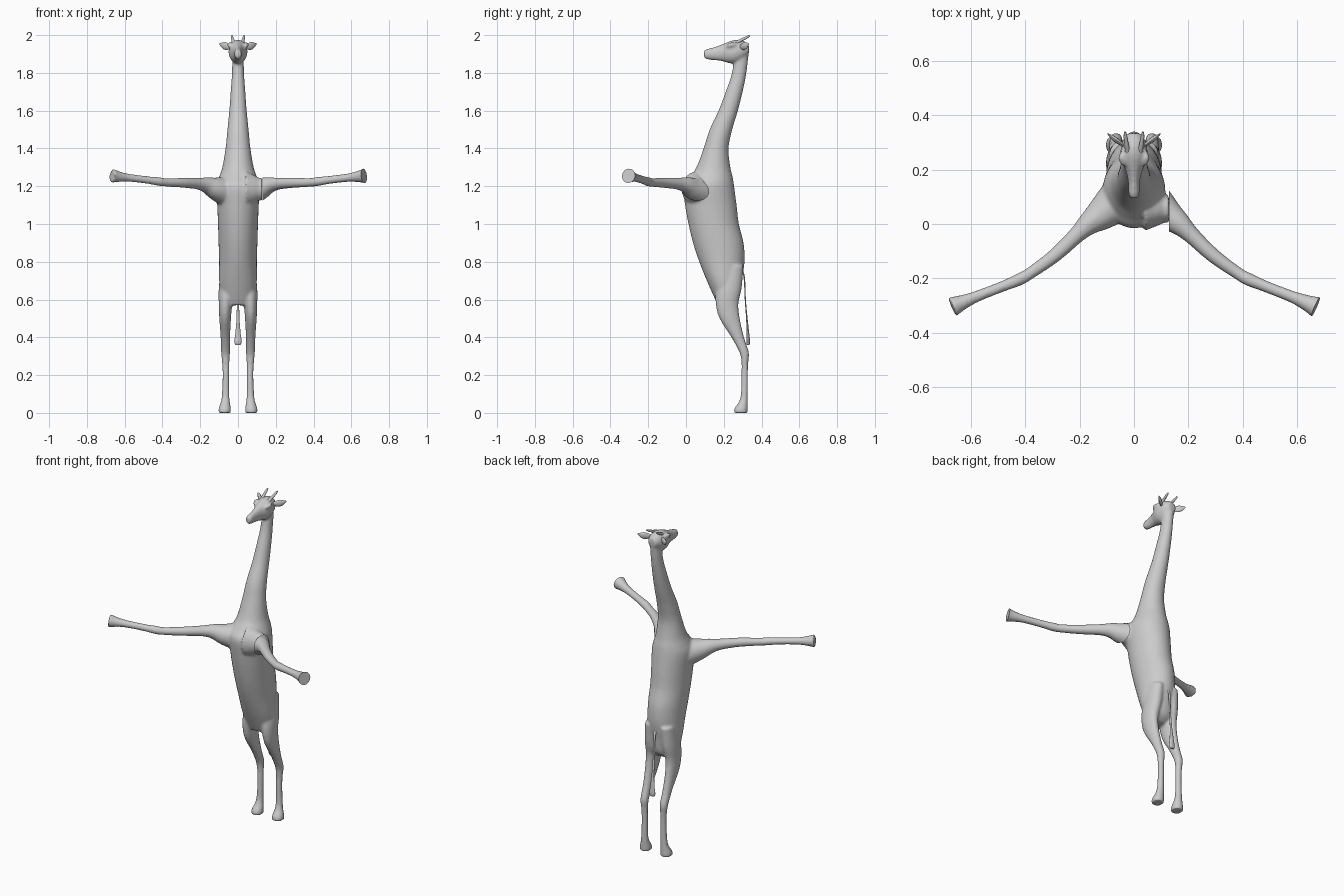
import bpy, bmesh, math
from mathutils import Vector

cube = bpy.data.objects.get("Cube")
if cube:
    bpy.data.objects.remove(cube, do_unlink=True)

grey = bpy.data.materials.new("warm_grey")
grey.use_nodes = True
shade = (0.6, 0.6, 0.6, 1)
grey.diffuse_color = shade
grey.node_tree.nodes["Principled BSDF"].inputs["Base Color"].default_value = shade

X, Y, Z = Vector((1, 0, 0)), Vector((0, 1, 0)), Vector((0, 0, 1))


def refine(rows, steps=4):
    """Catmull-Rom interpolation through rows of numbers."""
    rows = [Vector(r) for r in rows]
    out = []
    for i in range(len(rows) - 1):
        a, b, c, d = (rows[max(0, min(len(rows) - 1, i + k))] for k in (-1, 0, 1, 2))
        for s in range(steps):
            t = s / steps
            out.append(b + (c - a) * (t / 2)
                       + (a * 2 - b * 5 + c * 4 - d) * (t * t / 2)
                       + (b * 3 - a - c * 3 + d) * (t ** 3 / 2))
    return out + [rows[-1]]


def loft(bm, rings, sides=24):
    """Skin elliptical rings given as (centre, half axis, half axis)."""
    loops = []
    for centre, u, v in rings:
        angles = [math.tau * k / sides for k in range(sides)]
        loops.append([bm.verts.new(centre + u * math.cos(a) + v * math.sin(a)) for a in angles])
    faces = [bm.faces.new(loops[0][::-1]), bm.faces.new(loops[-1])]
    for low, high in zip(loops, loops[1:]):
        for k in range(sides):
            j = (k + 1) % sides
            faces.append(bm.faces.new((low[k], low[j], high[j], high[k])))
    bmesh.ops.recalc_face_normals(bm, faces=faces)


def slices(rows, along, across):
    """Rings from rows of (position, low edge, high edge, half width, x centre)."""
    return [(along * r[0] + across * ((r[1] + r[2]) / 2) + X * r[4],
             X * r[3], across * ((r[2] - r[1]) / 2)) for r in refine(rows)]


def tube(rows):
    """Rings square to a path of (x, y, z, radius)."""
    pts = refine(rows)
    rings = []
    for i, p in enumerate(pts):
        ahead = (pts[min(i + 1, len(pts) - 1)] - pts[max(i - 1, 0)]).xyz.normalized()
        side = ahead.cross(Z if abs(ahead.z) < 0.9 else Y).normalized()
        rings.append((p.xyz, side * p[3], side.cross(ahead) * p[3]))
    return rings


def finish(bm, name, fuse=False):
    mesh = bpy.data.meshes.new(name)
    bm.to_mesh(mesh)
    bm.free()
    obj = bpy.data.objects.new(name, mesh)
    bpy.context.collection.objects.link(obj)
    mesh.materials.append(grey)
    if fuse:
        remesh = obj.modifiers.new("fuse", "REMESH")
        remesh.mode = "VOXEL"
        remesh.voxel_size = 0.007
        remesh.use_smooth_shade = True
        smooth = obj.modifiers.new("soften", "SMOOTH")
        smooth.factor = 0.5
        smooth.iterations = 6
    bpy.ops.object.select_all(action="DESELECT")
    obj.select_set(True)
    bpy.context.view_layer.objects.active = obj
    bpy.ops.object.shade_smooth_by_angle(angle=math.radians(50))
    return obj


# Trunk and neck: height, front, back, half width, x centre
trunk = [(.57, .17, .24, .07, 0), (.61, .15, .28, .09, 0), (.7, .11, .295, .1, 0),
         (.8, .07, .31, .1, 0), (.9, .037, .305, .103, 0), (1, .013, .28, .106, 0),
         (1.1, -.005, .268, .11, 0), (1.2, -.015, .255, .115, 0), (1.25, .02, .247, .1, 0),
         (1.3, .055, .235, .083, 0), (1.4, .093, .225, .066, 0), (1.5, .125, .245, .056, 0),
         (1.6, .172, .275, .046, 0), (1.7, .21, .3, .039, 0), (1.8, .243, .32, .032, 0),
         (1.93, .262, .335, .03, 0)]
# Head: depth, chin, crown, half width, x centre
head = [(.094, 1.885, 1.917, .011, 0), (.108, 1.872, 1.926, .02, 0),
        (.15, 1.867, 1.937, .021, 0), (.19, 1.862, 1.951, .029, 0),
        (.23, 1.851, 1.967, .045, 0), (.26, 1.85, 1.975, .05, 0),
        (.3, 1.868, 1.972, .044, 0), (.333, 1.9, 1.95, .026, 0)]
# Leg: height, front, back, half width, x centre
leg = [(0, .252, .328, .034, .071), (.025, .257, .327, .032, .07), (.08, .288, .328, .021, .066),
       (.2, .293, .328, .018, .064), (.27, .293, .33, .02, .065), (.32, .283, .333, .024, .066),
       (.4, .24, .308, .025, .067), (.5, .177, .285, .031, .068), (.58, .157, .278, .036, .066),
       (.66, .16, .295, .044, .058), (.78, .19, .305, .04, .05)]
# Arm path: x, y, z, radius
arm = [(.06, .085, 1.17, .08), (.12, .035, 1.188, .06), (.165, .002, 1.205, .043),
       (.21, -.04, 1.213, .031), (.29, -.115, 1.218, .026), (.38, -.18, 1.22, .022),
       (.42, -.203, 1.225, .023), (.48, -.228, 1.233, .02), (.58, -.267, 1.245, .021),
       (.635, -.29, 1.251, .029), (.667, -.304, 1.255, .038)]


def mirrored(rows, column):
    return [tuple(-v if i == column else v for i, v in enumerate(r)) for r in rows]


# Fused body with the right arm, both legs and the head
bm = bmesh.new()
loft(bm, slices(trunk, Z, Y), 32)
loft(bm, slices(head, Y, Z))
for rows in (leg, mirrored(leg, 4)):
    loft(bm, slices(rows, Z, Y))
loft(bm, tube(mirrored(arm, 0)))
# Left shoulder socket
loft(bm, [(Vector((x, .055, 1.185)), Y * r, Z * r * 1.2)
          for x, r in ((.04, .08), (.09, .06), (.11, .05), (.128, .05))])
# Brows and eyes
for s in (-1, 1):
    loft(bm, tube([(s * .038, .215, 1.94, .008), (s * .044, .24, 1.948, .014),
                   (s * .042, .265, 1.95, .008)]), 12)
finish(bm, "body", fuse=True)

# Left arm, cut flat where it meets the socket
bm = bmesh.new()
loft(bm, tube(arm))
bmesh.ops.bisect_plane(bm, geom=bm.verts[:] + bm.edges[:] + bm.faces[:],
                       plane_co=X * .129, plane_no=X, clear_inner=True)
finish(bm, "left_arm")

# Horns and ears
for s, side in ((1, "left"), (-1, "right")):
    bm = bmesh.new()
    loft(bm, tube([(s * .022, .262, 1.955, .011), (s * .027, .29, 1.973, .008),
                   (s * .031, .318, 1.986, .007), (s * .033, .337, 1.997, .004)]), 12)
    finish(bm, side + "_horn")
    bm = bmesh.new()
    ear = tube([(s * .035, .285, 1.94, .008), (s * .055, .3, 1.94, .018),
                (s * .075, .315, 1.945, .019), (s * .098, .332, 1.954, .003)])
    loft(bm, [(c, u * .45, v) for c, u, v in ear], 12)
    finish(bm, side + "_ear")

# Tail with a thicker tuft
bm = bmesh.new()
tail = tube([(0, .29, .77, .008), (0, .308, .72, .007), (0, .314, .6, .006),
             (0, .322, .5, .008), (0, .328, .42, .014), (0, .329, .375, .02),
             (0, .329, .36, .012)])
loft(bm, [(c, u, v * .5) for c, u, v in tail], 12)
finish(bm, "tail")
